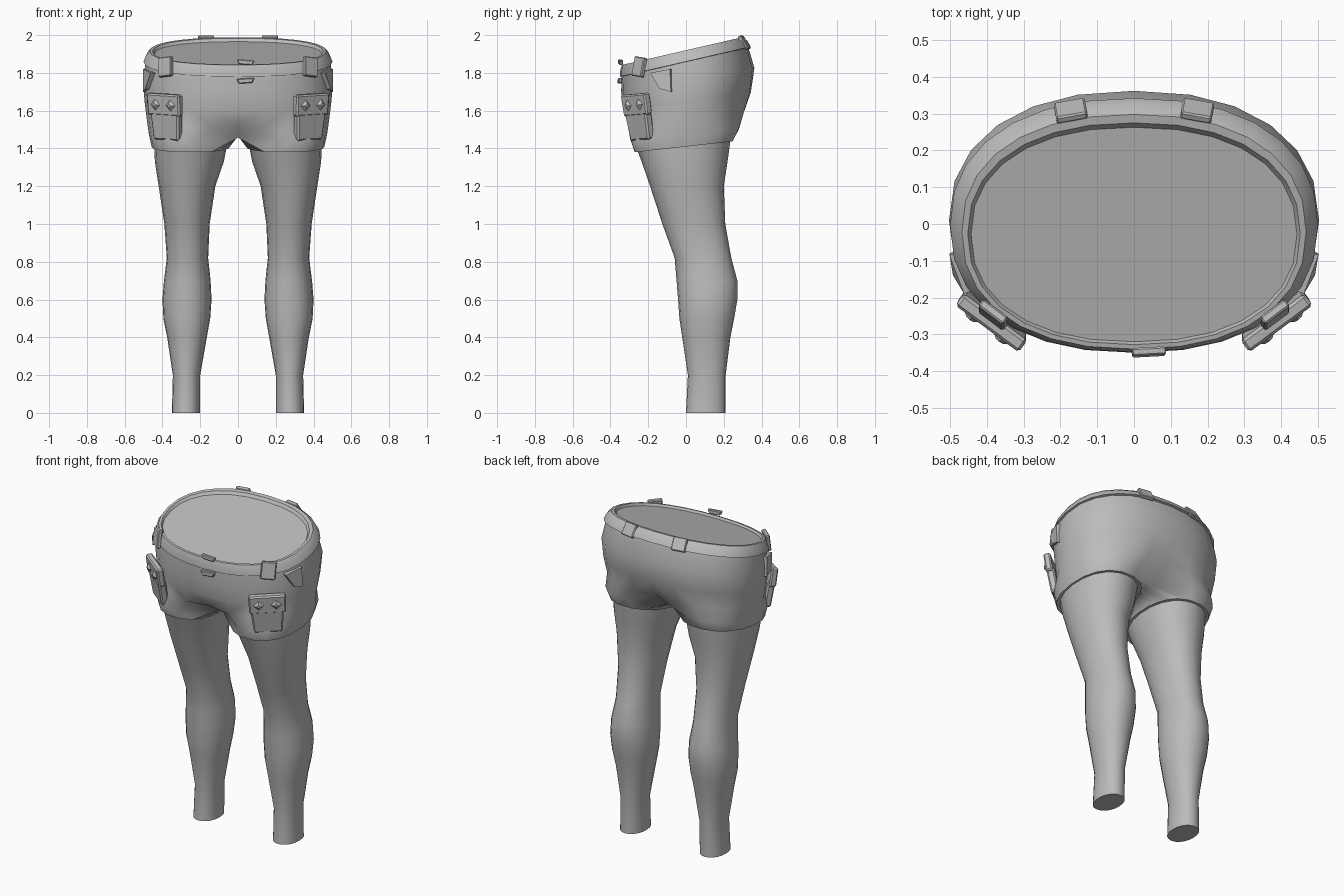
import bpy, bmesh
from math import sin, cos, pi, radians
from mathutils import Matrix, Vector

if "Cube" in bpy.data.objects:
    bpy.data.objects.remove(bpy.data.objects["Cube"])

grey = bpy.data.materials.new("mid_grey")
grey.use_nodes = True
grey.diffuse_color = (0.5, 0.5, 0.5, 1)
grey.node_tree.nodes["Principled BSDF"].inputs["Base Color"].default_value = (0.5, 0.5, 0.5, 1)


def finish(bm, name, mirror=True, smooth=True):
    """Turn a bmesh into a named, shaded object, mirrored across x if asked."""
    mesh = bpy.data.meshes.new(name)
    bm.to_mesh(mesh)
    bm.free()
    mesh.materials.append(grey)
    obj = bpy.data.objects.new(name, mesh)
    bpy.context.collection.objects.link(obj)
    if mirror:
        mod = obj.modifiers.new("mirror", 'MIRROR')
        mod.merge_threshold = 0.0005
    if smooth:
        bpy.ops.object.select_all(action='DESELECT')
        obj.select_set(True)
        bpy.context.view_layer.objects.active = obj
        bpy.ops.object.shade_smooth_by_angle(angle=radians(42))
    return obj


def power(v, p):
    return abs(v) ** p * (1 if v >= 0 else -1)


def oval(t, cx, w, front, back, z, slope, p=0.88):
    """Point on a rounded oval lying in a plane tilted along y."""
    y = (front + back) / 2 + (back - front) / 2 * power(sin(t), p)
    return Vector((cx + w * power(cos(t), p), y, z + slope * y))


def loft(rings, bottom_cap=False, top_cap=False):
    """Skin rings ordered from bottom to top."""
    bm = bmesh.new()
    rows = [[bm.verts.new(c) for c in ring] for ring in rings]
    n = len(rows[0])
    for low, high in zip(rows, rows[1:]):
        for i in range(n):
            j = (i + 1) % n
            bm.faces.new((low[i], low[j], high[j], high[i]))
    if bottom_cap:
        bm.faces.new(rows[0][::-1])
    if top_cap:
        bm.faces.new(rows[-1])
    return bm


def full_ring(n, *shape):
    return [oval(2 * pi * i / n, *shape) for i in range(n)]


def half_ring(cx, w, front, back, z, slope, arc, seam=None):
    """Outer arc of the hip, then an inner arc or a straight run on the seam."""
    shape = (cx, w, front, back, z, slope)
    a, outer, inner = radians(arc), 13, 7
    pts = [oval(-a + 2 * a * i / (outer - 1), *shape) for i in range(outer)]
    for i in range(1, inner + 1):
        f = i / (inner + 1)
        pts.append(oval(a + (2 * pi - 2 * a) * f, *shape))
        if seam:
            y = seam * (back + (front - back) * f)
            pts[-1] = Vector((0, y, z + slope * y))
    if seam:
        for k, y in ((0, front * seam), (outer - 1, back * seam)):
            pts[k] = Vector((0, y, z + slope * y))
    return pts


# Legs: height, inner x, outer x, front y, back y
leg_rows = [
    (0.0, 0.20, 0.35, 0.0, 0.21), (0.2, 0.20, 0.345, 0.01, 0.21),
    (0.4, 0.165, 0.375, -0.02, 0.235), (0.5, 0.147, 0.395, -0.035, 0.255),
    (0.6, 0.14, 0.40, -0.042, 0.272), (0.7, 0.145, 0.392, -0.05, 0.272),
    (0.82, 0.158, 0.377, -0.06, 0.24), (1.0, 0.15, 0.39, -0.125, 0.208),
    (1.2, 0.12, 0.42, -0.19, 0.2), (1.33, 0.075, 0.44, -0.235, 0.22),
]
rings = [full_ring(20, (a + b) / 2, (b - a) / 2, f, r, z, 0.0, 0.94)
         for z, a, b, f, r in leg_rows]
rings.append(full_ring(20, 0.25, 0.195, -0.262, 0.237, 1.43, 0.11, 0.94))
finish(loft(rings, bottom_cap=True, top_cap=True), "legs")

# Shorts: hem lip, leg openings, crotch, hips, waist
rings = [
    half_ring(0.25, 0.185, -0.25, 0.225, 1.412, 0.11, 120),
    half_ring(0.25, 0.207, -0.275, 0.25, 1.41, 0.11, 120),
    half_ring(0.24, 0.232, -0.297, 0.283, 1.475, 0.1, 118, seam=0.55),
    half_ring(0.0, 0.483, -0.318, 0.315, 1.555, 0.11, 90, seam=0.9),
    half_ring(0.0, 0.495, -0.333, 0.347, 1.65, 0.14, 90, seam=0.99),
    half_ring(0.0, 0.503, -0.343, 0.362, 1.76, 0.18, 90, seam=1),
    half_ring(0.0, 0.487, -0.342, 0.327, 1.872, 0.23, 90, seam=1),
]
bm = loft(rings)
hidden = [f for f in bm.faces if all(abs(v.co.x) < 1e-6 for v in f.verts)]
bmesh.ops.delete(bm, geom=hidden, context='FACES')
finish(bm, "shorts")

# Waistband with a rolled rim and the closed top of the body
band = [
    (0.485, -0.34, 0.33, 1.858), (0.5, -0.35, 0.342, 1.86),
    (0.487, -0.348, 0.325, 1.895), (0.468, -0.34, 0.298, 1.92),
    (0.452, -0.328, 0.275, 1.92), (0.443, -0.32, 0.263, 1.905),
]
finish(loft([full_ring(28, 0, w, f, b, z, 0.23) for w, f, b, z in band], top_cap=True),
       "waistband", mirror=False)


def place(loc, turn, lean=0, roll=0):
    """Local -y becomes the outward side of a patch."""
    return (Matrix.Translation(loc) @ Matrix.Rotation(radians(turn), 4, 'Z')
            @ Matrix.Rotation(radians(lean), 4, 'X') @ Matrix.Rotation(radians(roll), 4, 'Y'))


def patch(name, matrix, size, taper=1.0, mirror=True):
    """Thin box, narrower at the bottom by taper, with softened edges."""
    bm = bmesh.new()
    bmesh.ops.create_cube(bm, size=1)
    for v in bm.verts:
        if v.co.z < 0:
            v.co.x *= taper
        v.co = Vector(a * b for a, b in zip(v.co, size))
    bmesh.ops.bevel(bm, geom=bm.edges[:], offset=min(size) * 0.2, segments=1, affect='EDGES')
    bm.transform(matrix)
    finish(bm, name, mirror, smooth=False)


# Front pockets with flaps and diamond studs
flap = place((0.386, -0.262, 1.632), 37, 8, -3)
patch("pocket_flap", flap, (0.215, 0.04, 0.115), 0.97)
patch("pocket_pouch", place((0.375, -0.243, 1.525), 37, 10, -3), (0.19, 0.045, 0.16), 0.86)
bm = bmesh.new()
for x in (-0.05, 0.05):
    bmesh.ops.create_cone(bm, cap_ends=True, segments=4, radius1=0.033, radius2=0.012, depth=0.016,
                          matrix=flap @ Matrix.Translation((x, -0.026, 0.0))
                          @ Matrix.Rotation(radians(90), 4, 'X'))
finish(bm, "pocket_studs", smooth=False)

# Belt loops
patch("front_belt_loop", place((0.383, -0.247, 1.832), 38, -8, 6), (0.085, 0.025, 0.105))
patch("back_belt_loop", place((0.172, 0.308, 1.96), 170, -32), (0.085, 0.022, 0.08))

# Side pocket corners folded outward
bm = bmesh.new()
corners = [(0.462, -0.19, 1.80), (0.502, -0.085, 1.82), (0.502, -0.08, 1.70), (0.492, -0.14, 1.715)]
face = bm.faces.new([bm.verts.new(c) for c in corners])
extruded = bmesh.ops.extrude_face_region(bm, geom=[face])["geom"]
moved = [v for v in extruded if isinstance(v, bmesh.types.BMVert)]
bmesh.ops.translate(bm, verts=moved, vec=(-0.03, 0.012, 0))
bmesh.ops.recalc_face_normals(bm, faces=bm.faces[:])
finish(bm, "side_pocket_corner", smooth=False)

# Front clasp above and below the waistband
patch("clasp_top", place((0.04, -0.346, 1.856), 3, 0, 4), (0.095, 0.022, 0.026), 0.75, mirror=False)
patch("clasp_bottom", place((0.04, -0.35, 1.758), 3, 0, -4), (0.095, 0.022, 0.026), 0.75, mirror=False)
